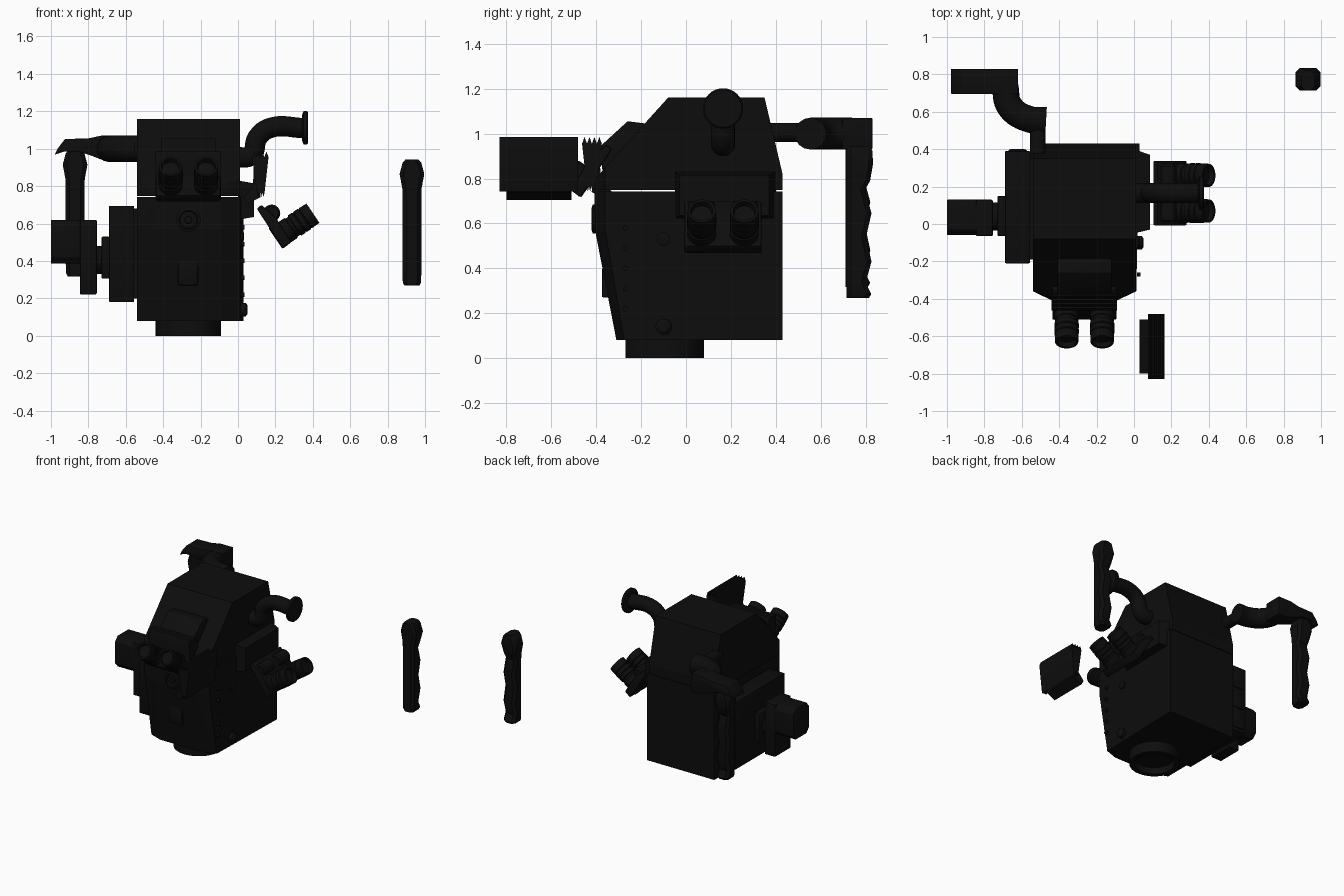
import bpy, bmesh, math
from mathutils import Vector, Matrix

if "Cube" in bpy.data.objects:
    bpy.data.objects.remove(bpy.data.objects["Cube"])

mat = bpy.data.materials.new("black")
mat.diffuse_color = (0.004, 0.004, 0.004, 1)
mat.use_nodes = True
mat.node_tree.nodes["Principled BSDF"].inputs["Base Color"].default_value = mat.diffuse_color


def finish(bm, name, M=None, smooth=True):
    bmesh.ops.recalc_face_normals(bm, faces=bm.faces)
    me = bpy.data.meshes.new(name)
    bm.to_mesh(me)
    bm.free()
    if M is not None:
        me.transform(M)
    ob = bpy.data.objects.new(name, me)
    bpy.context.collection.objects.link(ob)
    me.materials.append(mat)
    if smooth:
        bpy.ops.object.select_all(action='DESELECT')
        ob.select_set(True)
        bpy.context.view_layer.objects.active = ob
        bpy.ops.object.shade_smooth_by_angle(angle=math.radians(35))
    return ob


def bevel(bm, w, seg=2):
    if w:
        bmesh.ops.bevel(bm, geom=bm.edges[:], offset=w, segments=seg, affect='EDGES', profile=0.5)


def box(name, x, y, z, w=0.0, M=None):
    bm = bmesh.new()
    bmesh.ops.create_cube(bm, size=1)
    for v in bm.verts:
        v.co = [a[0] + (c + 0.5) * (a[1] - a[0]) for a, c in zip((x, y, z), v.co)]
    bevel(bm, w)
    return finish(bm, name, M)


def prism(name, pts, a, b, axis='y', w=0.0, M=None):
    # profile is (x, z) for axis y and (y, z) for axis x
    bm = bmesh.new()
    place = (lambda p, t: (p[0], t, p[1])) if axis == 'y' else (lambda p, t: (t, p[0], p[1]))
    f = bm.faces.new([bm.verts.new(place(p, a)) for p in pts])
    r = bmesh.ops.extrude_face_region(bm, geom=[f])
    d = Vector((0, b - a, 0) if axis == 'y' else (b - a, 0, 0))
    bmesh.ops.translate(bm, vec=d, verts=[v for v in r['geom'] if isinstance(v, bmesh.types.BMVert)])
    bevel(bm, w)
    return finish(bm, name, M)


def lathe(name, prof, pos, direction, M=None, n=32):
    # profile is (radius, distance along direction)
    bm = bmesh.new()
    rings = [[bm.verts.new((r * math.cos(2 * math.pi * i / n), r * math.sin(2 * math.pi * i / n), h))
              for i in range(n)] for r, h in prof]
    for p, q in zip(rings, rings[1:]):
        for i in range(n):
            j = (i + 1) % n
            bm.faces.new((p[i], p[j], q[j], q[i]))
    bm.faces.new(rings[0])
    bm.faces.new(rings[-1])
    T = Matrix.Translation(pos) @ Vector((0, 0, 1)).rotation_difference(Vector(direction)).to_matrix().to_4x4()
    return finish(bm, name, (M @ T) if M is not None else T)


def hull(name, pts):
    bm = bmesh.new()
    for p in pts:
        bm.verts.new(p)
    bmesh.ops.convex_hull(bm, input=bm.verts[:])
    return finish(bm, name, None, False)


def tube(name, pts, r):
    cu = bpy.data.curves.new(name, 'CURVE')
    cu.dimensions = '3D'
    cu.bevel_depth, cu.bevel_resolution, cu.use_fill_caps = r, 6, True
    s = cu.splines.new('BEZIER')
    s.bezier_points.add(len(pts) - 1)
    for bp, p in zip(s.bezier_points, pts):
        bp.co = p
        bp.handle_left_type = bp.handle_right_type = 'AUTO'
    ob = bpy.data.objects.new(name, cu)
    bpy.context.collection.objects.link(ob)
    cu.materials.append(mat)
    bpy.ops.object.select_all(action='DESELECT')
    ob.select_set(True)
    bpy.context.view_layer.objects.active = ob
    bpy.ops.object.convert(target='MESH')
    bpy.ops.object.shade_smooth_by_angle(angle=math.radians(40))


# body halves, with a slightly wedged front
hull("lower_body",
     [(x, y, z) for x in (-0.54, 0.03) for y, z in ((0.43, 0.08), (0.43, 0.743))] +
     [(x, y, z) for x in (-0.54, 0.012) for y, z in ((-0.275, 0.08), (-0.36, 0.57), (-0.36, 0.743))] +
     [(x, y, z) for x in (-0.44, -0.09) for y, z in ((-0.31, 0.08), (-0.405, 0.57), (-0.408, 0.743))])
hull("upper_body",
     [(x, y, z) for x in (-0.54, 0.01) for y, z in
      ((0.43, 0.748), (0.43, 0.82), (0.35, 1.16), (-0.08, 1.16), (-0.36, 0.85), (-0.36, 0.748))] +
     [(x, y, z) for x in (-0.44, -0.09) for y, z in ((-0.408, 0.748), (-0.4, 0.8))])
lathe("base_ring", [(0.14, 0.05), (0.14, 0), (0.175, 0), (0.175, 0.09)], (-0.265, -0.095, 0), (0, 0, 1), n=48)
prism("brow_panel", [(-0.14, 1.04), (-0.26, 1.055), (-0.38, 0.945), (-0.37, 0.8), (-0.2, 0.9)],
      -0.41, -0.12, 'x', 0.004)

# front fittings
lathe("front_knob", [(0.065, 0), (0.065, 0.03), (0.05, 0.035), (0.045, 0.02), (0.02, 0.02), (0.018, 0.03)],
      (-0.265, -0.385, 0.62), (0, -1, 0))
box("front_latch", (-0.32, -0.215), (-0.375, -0.33), (0.27, 0.4), 0.008)

# right side fittings
hull("right_plate", [(0, y, z) for y in (-0.05, 0.4) for z in (0.62, 0.83)] +
     [(0.085, y, z) for y in (-0.03, 0.37) for z in (0.635, 0.815)])
for z in (0.14, 0.53):
    r = 0.036 if z < 0.2 else 0.03
    lathe("side_bolt", [(r, 0), (r, 0.03 if z < 0.2 else 0.015), (r * .6, 0.04 if z < 0.2 else 0.02)],
          (0.012, -0.1, z), (1, 0, 0), n=20)
for z in (0.22, 0.31, 0.4, 0.49, 0.58):
    lathe("small_bolt", [(0.012, 0), (0.012, 0.02)], (0.015, -0.27, z), (1, 0, 0), n=12)
tube("side_arm", [(-0.02, 0.165, 0.955), (0.07, 0.165, 0.965), (0.105, 0.165, 1.06),
                  (0.17, 0.165, 1.11), (0.36, 0.165, 1.11)], 0.054)
lathe("arm_disc", [(0.07, 0), (0.09, 0.008), (0.09, 0.025), (0.083, 0.032)], (0.343, 0.165, 1.112), (1, 0, 0))

# binocular sets: one on the right side, one turned to the front
side = Matrix.Translation((0, 0.165, 0))
front = Matrix.Translation((-0.265, -0.23, 0.25)) @ Matrix.Rotation(-math.pi / 2, 4, 'Z')
d = Vector((0.83, 0, 0.56)).normalized()
for label, M in (("side", side), ("front", front)):
    prism(label + "_prism_box", [(0.1, 0.68), (0.125, 0.7), (0.2, 0.635), (0.285, 0.5), (0.24, 0.465)],
          -0.172, 0.172, 'y', 0.008, M)
    for v in (-0.095, 0.095):
        lathe(label + "_eyepiece",
              [(0.064, 0), (0.064, 0.1), (0.058, 0.105), (0.058, 0.12), (0.065, 0.125), (0.065, 0.15),
               (0.06, 0.155), (0.065, 0.16), (0.065, 0.185), (0.06, 0.19), (0.064, 0.195), (0.062, 0.242),
               (0.05, 0.242), (0.045, 0.215)],
              Vector((0.2, v, 0.52)), d, M)
        lathe(label + "_focus_bulb", [(0.035, 0), (0.046, 0.012), (0.046, 0.108), (0.035, 0.12)],
              (0.18, v - 0.06, 0.655), (0, 1, 0), M)

# bellows hoods: one mounted in front, one spare floating
top = [(0.075 + 0.011 * i, 0.985 if i % 2 else 0.955) for i in range(9)]
bottom = [(0.142 - 0.005 * i, 0.742 if i % 2 else 0.765) for i in range(9)]
for label, M in (("spare", Matrix.Translation((0, -0.655, 0))),
                 ("front", Matrix.Translation((-0.265, -0.3, 0)) @ Matrix.Rotation(-math.pi / 2, 4, 'Z'))):
    prism(label + "_bellows", top + bottom, -0.175, 0.175, 'y', 0, M)
    prism(label + "_bellows_flange", [(0.03, 0.74), (0.05, 0.705), (0.12, 0.74), (0.11, 0.9), (0.085, 0.92), (0.08, 0.8)],
          -0.145, 0.145, 'y', 0, M)

# left side pack with motor blocks
box("left_pack", (-0.69, -0.555), (-0.21, 0.39), (0.18, 0.695), 0.006)
box("pack_mount", (-0.56, -0.53), (-0.19, 0.37), (0.2, 0.68))
for z in (0.2, 0.36, 0.52):
    box("pack_cell", (-0.675, -0.57), (0.35, 0.4), (z, z + 0.14), 0.015)
box("motor_seat", (-0.73, -0.685), (-0.065, 0.15), (0.305, 0.53), 0.008)
lathe("motor_neck", [(0.075, 0), (0.075, 0.06)], (-0.77, 0.04, 0.405), (1, 0, 0))
box("motor_plate", (-0.845, -0.755), (-0.065, 0.13), (0.22, 0.62), 0.008)
prism("motor_block", [(-0.06, 0.42), (-0.03, 0.385), (0.1, 0.385), (0.13, 0.42), (0.13, 0.585),
                      (0.1, 0.62), (-0.03, 0.62), (-0.06, 0.585)], -1.0, -0.8, 'x', 0.004)

# jointed arm carrying the left handle
lathe("arm_root", [(0.042, 0), (0.042, 0.2)], (-0.515, 0.35, 1.005), (0, 1, 0))
tube("arm_curve", [(-0.47, 0.555, 1.0), (-0.56, 0.56, 1.0), (-0.665, 0.63, 1.0), (-0.69, 0.74, 1.0)], 0.071)
prism("arm_cap", [(-0.98, 0.968), (-0.965, 1.0), (-0.925, 1.052), (-0.8, 1.055), (-0.73, 1.07), (-0.62, 1.07),
                  (-0.62, 0.93), (-0.7, 0.93), (-0.79, 0.965), (-0.85, 0.985), (-0.93, 0.985)],
      0.695, 0.83, 'y', 0.004)

# finger-grooved handles: mounted and spare
# rows: height, half width in x, back edge in y
rows = [(0.268, 0.04, 0.815), (0.285, 0.049, 0.825), (0.335, 0.05, 0.8), (0.43, 0.05, 0.826), (0.54, 0.05, 0.802),
        (0.645, 0.05, 0.826), (0.75, 0.05, 0.797), (0.79, 0.052, 0.82), (0.865, 0.066, 0.833), (0.925, 0.05, 0.83),
        (0.942, 0.035, 0.82)]
for label, off in (("spare", (0.93, 0, 0)), ("mounted", (-0.871, -0.005, 0.05))):
    bm = bmesh.new()
    rings = []
    for z, w, yb in rows:
        cy, h, c = (0.715 + yb) / 2, (yb - 0.715) / 2, 0.02
        rings.append([bm.verts.new((sx * (w - a), cy + sy * (h - b), z)) for sx, sy, a, b in
                      ((1, 1, 0, c), (1, 1, c, 0), (-1, 1, c, 0), (-1, 1, 0, c),
                       (-1, -1, 0, c), (-1, -1, c, 0), (1, -1, c, 0), (1, -1, 0, c))])
    for p, q in zip(rings, rings[1:]):
        for i in range(8):
            j = (i + 1) % 8
            bm.faces.new((p[i], p[j], q[j], q[i]))
    bm.faces.new(rings[0])
    bm.faces.new(rings[-1])
    finish(bm, label + "_handle", Matrix.Translation(off))
